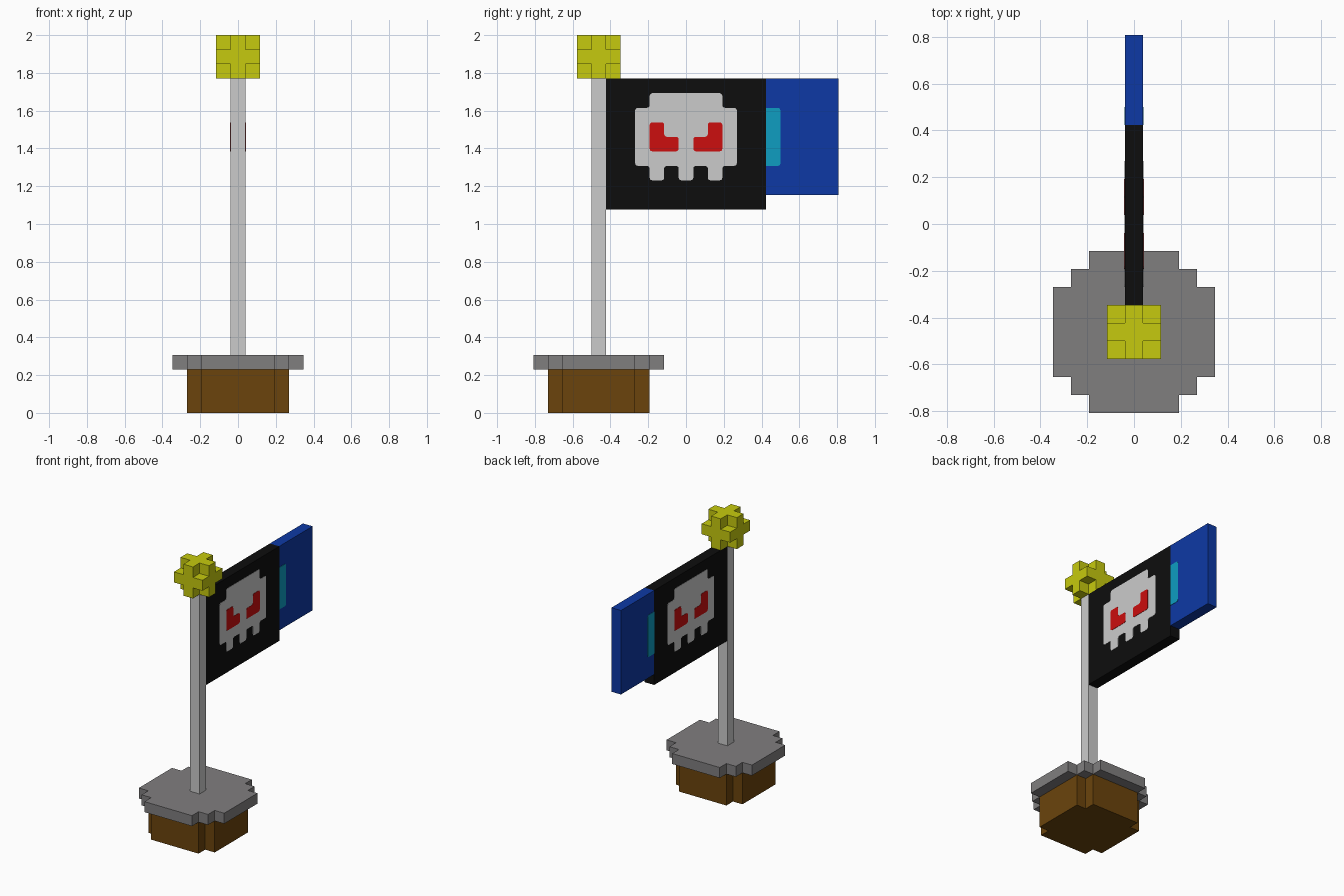
import bpy, bmesh, itertools
from mathutils import Vector

if "Cube" in bpy.data.objects:
    bpy.data.objects.remove(bpy.data.objects["Cube"])

U = 2 / 26          # one block
POLE_Y = -6         # pole centre, in blocks


def material(name, rgb):
    m = bpy.data.materials.new(name)
    lin = [(c / 255 / 12.92) if c <= 10 else ((c / 255 + 0.055) / 1.055) ** 2.4 for c in rgb]
    m.diffuse_color = (*lin, 1)
    m.use_nodes = True
    m.node_tree.nodes["Principled BSDF"].inputs["Base Color"].default_value = m.diffuse_color
    return m


YELLOW = material("yellow", (198, 202, 14))
PALE = material("pale_grey", (203, 203, 203))
GREY = material("stone_grey", (128, 126, 127))
BROWN = material("brown", (107, 68, 12))
BLACK = material("black", (13, 13, 13))
BLUE = material("blue", (13, 57, 165))
CYAN = material("cyan", (14, 157, 193))
RED = material("red", (204, 14, 14))


def finish(name, bm, mat):
    bmesh.ops.recalc_face_normals(bm, faces=bm.faces)
    me = bpy.data.meshes.new(name)
    bm.to_mesh(me)
    bm.free()
    me.materials.append(mat)
    ob = bpy.data.objects.new(name, me)
    bpy.context.collection.objects.link(ob)
    return ob


def prism(name, pts, lo, hi, axis, mat):
    """Extrude a 2D outline (in blocks) along x or z."""
    bm = bmesh.new()
    place = (lambda p, h: Vector((h, p[0], p[1]))) if axis == 'x' else (lambda p, h: Vector((p[0], p[1], h)))
    face = bm.faces.new([bm.verts.new(place(p, lo) * U) for p in pts])
    ext = bmesh.ops.extrude_face_region(bm, geom=[face])
    verts = [g for g in ext["geom"] if isinstance(g, bmesh.types.BMVert)]
    bmesh.ops.translate(bm, verts=verts, vec=(place((0, 0), hi) - place((0, 0), lo)) * U)
    return finish(name, bm, mat)


def rect(a0, a1, b0, b1):
    return [(a0, b0), (a1, b0), (a1, b1), (a0, b1)]


def stepped_disc(quarter):
    """Repeat a quarter staircase around the pole."""
    out, q = [], quarter
    for _ in range(4):
        out += [(x, y + POLE_Y) for x, y in q]
        q = [(-y, x) for x, y in q]
    return out


def soften(pts, sharp=(), r=0.17):
    """Nip every corner of an outline, except those listed as sharp."""
    out = []
    for i, p in enumerate(pts):
        p = Vector(p)
        if i in sharp:
            out.append(tuple(p))
            continue
        a = (Vector(pts[i - 1]) - p).normalized() * r
        b = (Vector(pts[(i + 1) % len(pts)]) - p).normalized() * r
        out += [tuple(p + a), tuple(p + (a + b) * 0.29), tuple(p + b)]
    return out


def painted(name, pts, depth, mat):
    """Thin plate on both sides of the flag."""
    for s, side in ((1, "right"), (-1, "left")):
        prism(f"{name}_{side}", pts, s * 0.5, s * (0.5 + depth), 'x', mat)


# Base and plate
prism("base", stepped_disc([(3.5, 2.5), (2.5, 2.5), (2.5, 3.5)]), 0, 3, 'z', BROWN)
prism("base_plate", stepped_disc([(4.5, 2.5), (3.5, 2.5), (3.5, 3.5), (2.5, 3.5), (2.5, 4.5)]),
      3, 4, 'z', GREY)

# Pole
prism("pole", rect(-0.5, 0.5, POLE_Y - 0.5, POLE_Y + 0.5), 4, 23, 'z', PALE)

# Ball: 3x3x3 blocks without the eight corners
cells = {c for c in itertools.product((-1, 0, 1), repeat=3) if 0 in c}
bm = bmesh.new()
for c in cells:
    for ax, s in itertools.product(range(3), (-1, 1)):
        n = list(c)
        n[ax] += s
        if tuple(n) in cells:
            continue
        quad = []
        for a, b in ((-1, -1), (1, -1), (1, 1), (-1, 1)):
            p = Vector(c)
            p[ax] += s / 2
            p[(ax + 1) % 3] += a / 2
            p[(ax + 2) % 3] += b / 2
            quad.append(bm.verts.new((p + Vector((0, POLE_Y, 24.5))) * U))
        bm.faces.new(quad if s > 0 else quad[::-1])
bmesh.ops.remove_doubles(bm, verts=bm.verts, dist=0.001)
finish("pole_ball", bm, YELLOW)

# Flag cloth
prism("flag_black", rect(-5.5, 5.5, 14, 23), -0.5, 0.5, 'x', BLACK)
prism("flag_blue", rect(5.5, 10.5, 15, 23), -0.5, 0.5, 'x', BLUE)

# Skull, eyes and cyan patch
half = [(2.5, 22), (2.5, 21), (3.5, 21), (3.5, 17), (2.5, 17), (2.5, 16),
        (1.5, 16), (1.5, 17), (0.5, 17), (0.5, 16)]
painted("skull", soften(half + [(-y, z) for y, z in half[::-1]]), 0.025, PALE)
eye = [(0.5, 18), (2.5, 18), (2.5, 20), (1.5, 20), (1.5, 19), (0.5, 19)]
for s, label in ((1, "rear"), (-1, "front")):
    painted(f"eye_{label}", soften([(s * y, z) for y, z in eye]), 0.05, RED)
painted("cyan_patch", soften(rect(5.5, 6.5, 17, 21), sharp=(0, 3)), 0.025, CYAN)
